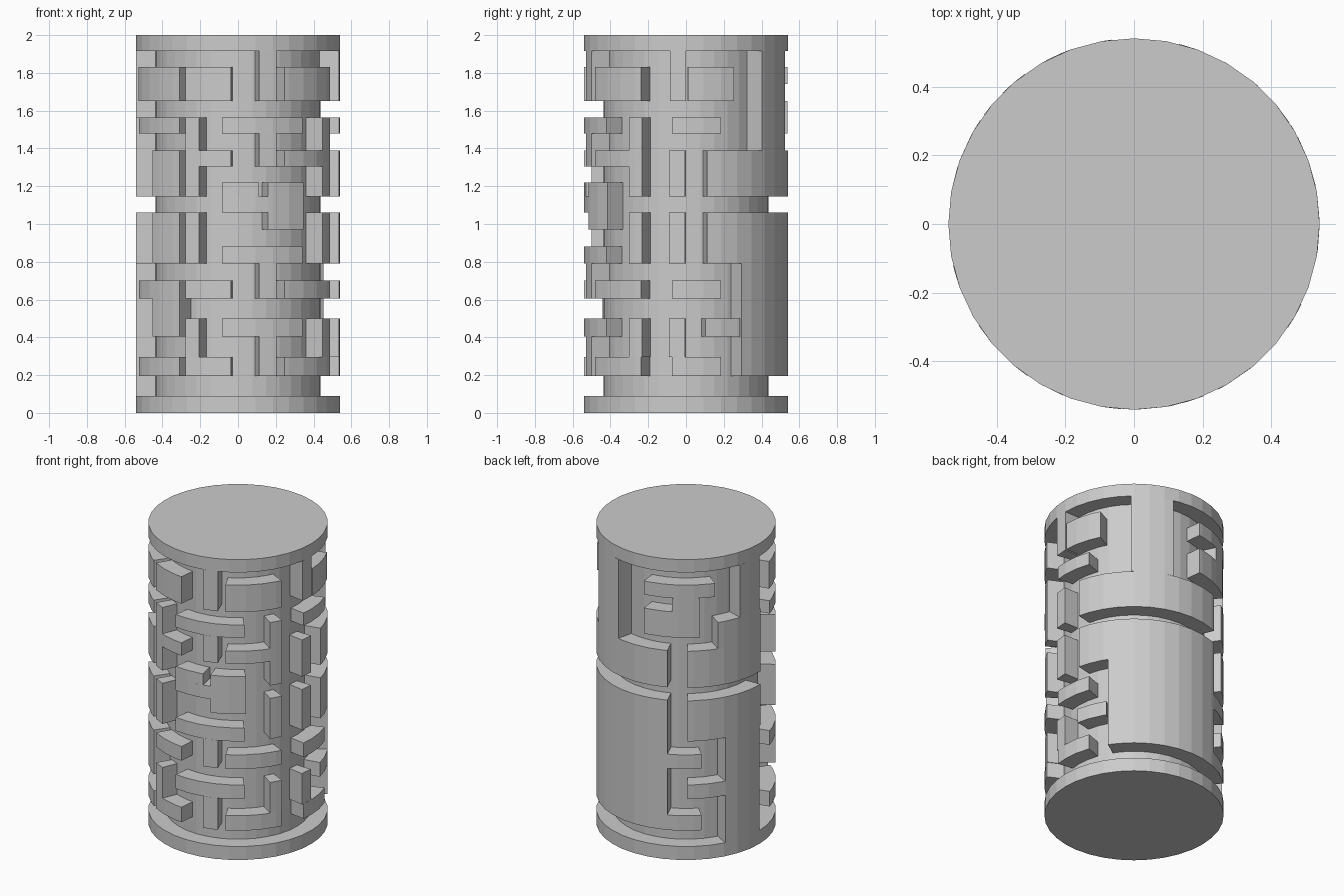
import bpy, bmesh, math

if "Cube" in bpy.data.objects:
    bpy.data.objects.remove(bpy.data.objects["Cube"])

CORE_R, WALL_R, INNER_R = 0.437, 0.541, 0.41
# heights of the horizontal pattern rows
Z = [0, .09, .195, .295, .405, .5, .605, .7, .79, .88, .97, 1.06, 1.145,
     1.22, 1.305, 1.39, 1.48, 1.565, 1.65, 1.74, 1.83, 1.915, 2.0]


def pt(angle, r, z):
    # angle in degrees, 0 = front, 90 = right
    a = math.radians(angle)
    return (r * math.sin(a), -r * math.cos(a), z)


def add_block(bm, a0, a1, z0, z1):
    """Curved raised block between two angles and two heights."""
    first = math.floor(a0 / 10) + 1
    angles = [a0] + [k * 10 for k in range(first, math.ceil(a1 / 10))
                     if a0 + 1 < k * 10 < a1 - 1] + [a1]
    rings = [[bm.verts.new(pt(a, r, z)) for r, z in
              ((INNER_R, z0), (WALL_R, z0), (WALL_R, z1), (INNER_R, z1))]
             for a in angles]
    for p, q in zip(rings, rings[1:]):
        for i in range(4):
            j = (i + 1) % 4
            bm.faces.new((p[i], q[i], q[j], p[j]))
    bm.faces.new(rings[0])
    bm.faces.new(rings[-1][::-1])


def finish(bm, name):
    bmesh.ops.recalc_face_normals(bm, faces=bm.faces)
    me = bpy.data.meshes.new(name)
    bm.to_mesh(me)
    bm.free()
    ob = bpy.data.objects.new(name, me)
    bpy.context.collection.objects.link(ob)
    return ob


def ridges(name, blocks):
    # blocks: (start angle, end angle, lower row, upper row)
    bm = bmesh.new()
    for a0, a1, r0, r1 in blocks:
        add_block(bm, a0, a1, Z[r0], Z[r1])
    return finish(bm, name)


def drum(name, r, z0, z1, sides):
    bm = bmesh.new()
    bmesh.ops.create_cone(bm, cap_ends=True, segments=sides,
                          radius1=r, radius2=r, depth=z1 - z0)
    bmesh.ops.translate(bm, verts=bm.verts, vec=(0, 0, (z0 + z1) / 2))
    return finish(bm, name)


# core and end rims
drum("core", CORE_R, 0.01, 1.99, 36)
drum("bottom_rim", WALL_R, 0, Z[1], 36)
drum("top_rim", WALL_R, Z[21], 2, 36)

# front: T shapes, with L shapes either side
front = [(12, 22, 18, 21), (-31, -4, 18, 20), (27, 64, 18, 20),
         (-31, -4, 6, 7), (27, 64, 6, 7)]
for bar, stem in ((16, 14), (8, 6), (4, 2)):
    front += [(-9, 39, bar, bar + 1), (12, 22, stem, bar)]
for r in (2, 14):
    front += [(-31, -4, r, r + 1), (-31, -22.5, r + 1, r + 3),
              (27, 64, r, r + 1), (56, 64.5, r + 1, r + 3)]
for a in (-31, 56):
    front.append((a, a + 8.5, 8, 11))
    front.append((a, a + 8.5, 12, 15))
# hooked pair in the middle
front += [(-9, 12, 12, 13), (-9, 1, 11, 12), (17, 40, 10, 13), (1, 17, 11, 12)]
ridges("front_ridges", front)

# right side: column of bars and stems
right = [(81, 90, 18, 21), (91, 118, 18, 20), (101, 122, 4, 5)]
for r in (2, 6, 16):
    right.append((82, 110, r, r + 1))
for r0, r1 in ((3, 5), (8, 11), (12, 15)):
    right.append((80.5, 89.5, r0, r1))
ridges("right_ridges", right)

# left side: column of bars and stems
left = [(283, 325, 18, 20)]
for r in (2, 6, 16):
    left.append((284, 325, r, r + 1))
for r0, r1 in ((4, 6), (8, 11), (12, 15)):
    left.append((303, 325, r0, r1))
ridges("left_ridges", left)

# back: broad walls split by a vertical channel
back = [(102, 203, 12, 15), (138, 166, 15, 21),
        (102, 203, 8, 11), (123, 203, 2, 8),
        (203, 225, 6, 7), (203, 225, 2, 3)]
back += [(216, 271, 12, 15), (236, 271, 15, 17), (252, 270, 17, 21),
         (216, 271, 8, 11), (241, 270, 1, 8), (216, 241, 4, 5)]
# hooked block in the upper back recess
back += [(187, 234, 19, 20), (206, 224, 16, 19), (187, 206, 16, 18)]
ridges("back_walls", back)
